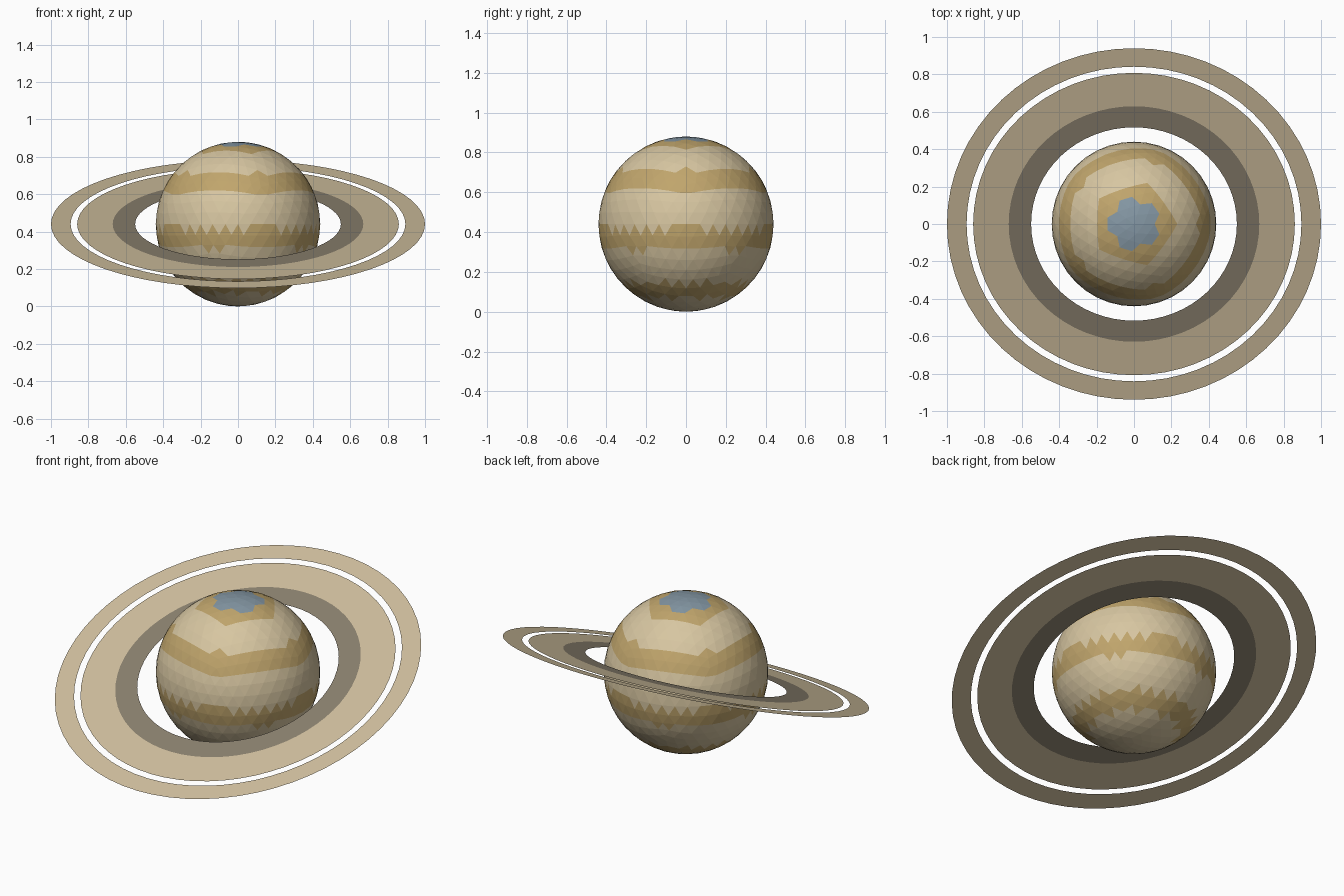
import bpy
import bmesh
from math import asin, sin, cos, pi, radians
from mathutils import Matrix, Vector

RADIUS = 0.44
RING_TILT = radians(20)
RING_SEGMENTS = 64

if "Cube" in bpy.data.objects:
    bpy.data.objects.remove(bpy.data.objects["Cube"])


def material(name, rgb):
    """Flat material from display colour values (0-255)."""
    linear = [((c / 255 + 0.055) / 1.055) ** 2.4 for c in rgb]
    mat = bpy.data.materials.new(name)
    mat.use_nodes = True
    mat.diffuse_color = (*linear, 1)
    shader = mat.node_tree.nodes["Principled BSDF"]
    shader.inputs["Base Color"].default_value = (*linear, 1)
    shader.inputs["Roughness"].default_value = 0.9
    return mat


def add_object(name, bm, materials):
    mesh = bpy.data.meshes.new(name)
    bm.to_mesh(mesh)
    bm.free()
    for mat in materials:
        mesh.materials.append(mat)
    obj = bpy.data.objects.new(name, mesh)
    bpy.context.collection.objects.link(obj)
    obj.location.z = RADIUS
    return obj


cream = material("cream_clouds", (215, 198, 161))
tan = material("tan_bands", (192, 165, 108))
blue = material("polar_blue", (133, 152, 165))
ring_light = material("ring_beige", (207, 190, 157))
ring_dark = material("ring_dark", (138, 128, 110))

# Planet: faceted globe, striped by latitude with a polar cap
bm = bmesh.new()
bmesh.ops.create_icosphere(bm, subdivisions=4, radius=RADIUS)
for face in bm.faces:
    height = face.calc_center_median().normalized().z
    if height > 0.95:
        face.material_index = 2
    elif sin(9 * asin(height)) < -0.4 and height > -0.9:
        face.material_index = 1
add_object("planet", bm, [cream, tan, blue])


# Rings: flat, tilted bands sharing the planet's centre
def add_ring(name, inner, outer, mat):
    bm = bmesh.new()
    loops = []
    for r in (inner, outer):
        angles = [2 * pi * i / RING_SEGMENTS for i in range(RING_SEGMENTS)]
        loops.append([bm.verts.new(Vector((r * cos(a), r * sin(a), 0))) for a in angles])
    inside, outside = loops
    for i in range(RING_SEGMENTS):
        j = (i + 1) % RING_SEGMENTS
        bm.faces.new((inside[i], outside[i], outside[j], inside[j]))
    bmesh.ops.transform(bm, matrix=Matrix.Rotation(RING_TILT, 4, "X"), verts=bm.verts)
    add_object(name, bm, [mat])


add_ring("inner_ring", 0.55, 0.67, ring_dark)
add_ring("middle_ring", 0.67, 0.86, ring_light)
add_ring("outer_ring", 0.895, 1.0, ring_light)
